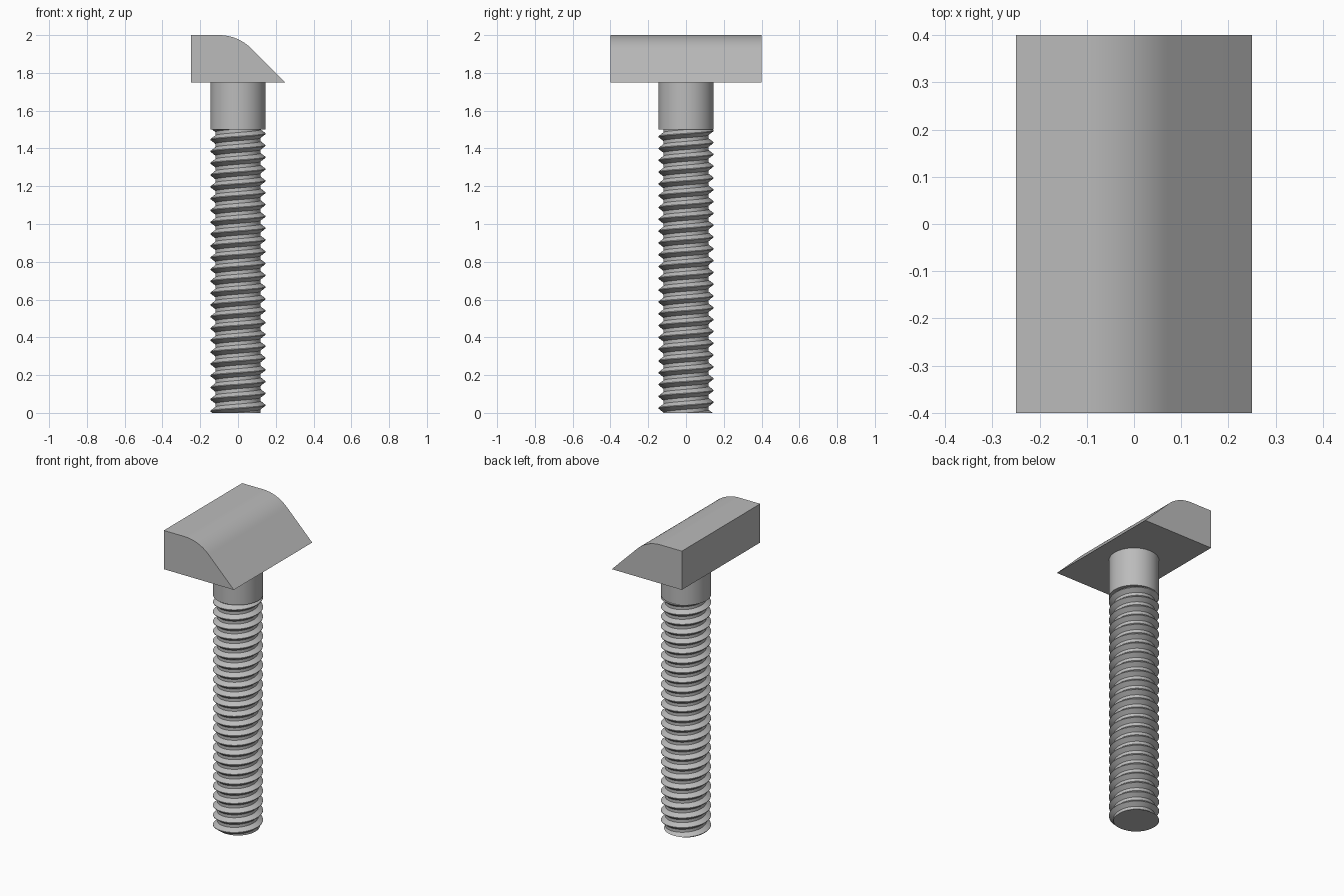
import bpy, bmesh, math
from mathutils import Vector

cube = bpy.data.objects.get("Cube")
if cube:
    bpy.data.objects.remove(cube, do_unlink=True)

steel = bpy.data.materials.new("grey_steel")
steel.use_nodes = True
GREY = (0.5, 0.5, 0.5, 1)
steel.diffuse_color = GREY
steel.node_tree.nodes["Principled BSDF"].inputs["Base Color"].default_value = GREY

RADIUS, ROOT = 0.146, 0.12
THREAD_TOP, HEAD_BASE, TOP = 1.5, 1.75, 2.0


def finish(name, bm, angle):
    bmesh.ops.recalc_face_normals(bm, faces=bm.faces)
    mesh = bpy.data.meshes.new(name)
    bm.to_mesh(mesh)
    bm.free()
    mesh.materials.append(steel)
    obj = bpy.data.objects.new(name, mesh)
    bpy.context.collection.objects.link(obj)
    bpy.ops.object.select_all(action='DESELECT')
    obj.select_set(True)
    bpy.context.view_layer.objects.active = obj
    bpy.ops.object.shade_smooth_by_angle(angle=math.radians(angle))
    return obj


# Head: a wedge profile rounded into a 45 degree slope, extruded front to back
bm = bmesh.new()
arc_r = 0.24
profile = [(-0.25, HEAD_BASE), (-0.25, TOP)]
for i in range(13):
    a = math.radians(45) * i / 12
    profile.append((-0.1 + arc_r * math.sin(a), TOP - arc_r * (1 - math.cos(a))))
profile.append((0.25, HEAD_BASE))
face = bm.faces.new([bm.verts.new((x, -0.4, z)) for x, z in profile])
ext = bmesh.ops.extrude_face_region(bm, geom=[face])
bmesh.ops.translate(bm, vec=(0, 0.8, 0),
                    verts=[v for v in ext["geom"] if isinstance(v, bmesh.types.BMVert)])
finish("head", bm, 25)

# Plain shank under the head
bm = bmesh.new()
bmesh.ops.create_cone(bm, cap_ends=True, segments=64, radius1=RADIUS, radius2=RADIUS,
                      depth=HEAD_BASE - THREAD_TOP)
bmesh.ops.translate(bm, vec=(0, 0, (HEAD_BASE + THREAD_TOP) / 2), verts=bm.verts)
finish("shank", bm, 30)

# Threaded rod: right-handed helical skin, trimmed flat at both ends
TURNS, COLS = 24, 64
pitch = THREAD_TOP / TURNS
tooth = [(0.0, ROOT), (0.3, ROOT), (0.62, RADIUS), (0.68, RADIUS)]
bm = bmesh.new()
rows = [(k + f, r) for k in range(-2, TURNS + 2) for f, r in tooth]
grid = []
for c in range(COLS):
    a = math.tau * c / COLS
    grid.append([bm.verts.new((r * math.cos(a), r * math.sin(a), pitch * (t + c / COLS)))
                 for t, r in rows])
step = len(tooth)
for c in range(COLS):
    last = c == COLS - 1
    nxt, shift = (grid[0], step) if last else (grid[c + 1], 0)
    for j in range(len(rows) - 1 - shift):
        bm.faces.new((grid[c][j], nxt[j + shift], nxt[j + shift + 1], grid[c][j + 1]))
for z, direction in ((0, -1), (THREAD_TOP, 1)):
    cut = bmesh.ops.bisect_plane(bm, geom=bm.verts[:] + bm.edges[:] + bm.faces[:],
                                 plane_co=Vector((0, 0, z)),
                                 plane_no=Vector((0, 0, direction)), clear_outer=True)
    rim = [e for e in cut["geom_cut"] if isinstance(e, bmesh.types.BMEdge)]
    bmesh.ops.holes_fill(bm, edges=rim, sides=0)
finish("threaded_rod", bm, 30)
